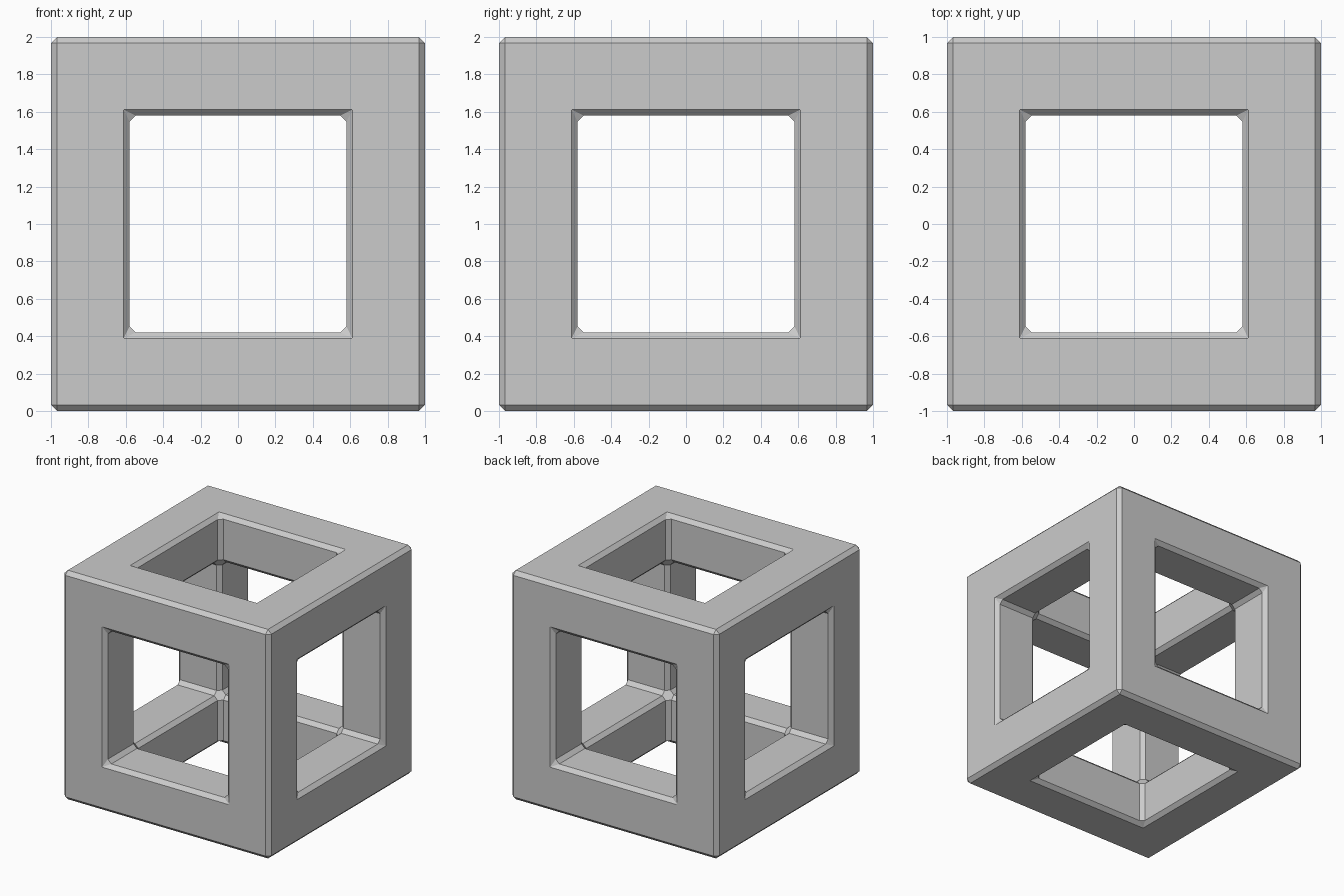
import bpy, bmesh
from mathutils import Vector

if "Cube" in bpy.data.objects:
    bpy.data.objects.remove(bpy.data.objects["Cube"])

H = 0.58       # half size of the square openings
BEVEL = 0.033

# Cube with a square opening inset in every side
bm = bmesh.new()
bmesh.ops.create_cube(bm, size=2)
sides = bm.faces[:]
bmesh.ops.inset_individual(bm, faces=sides, thickness=1 - H, depth=0, use_even_offset=True)
for v in bm.verts:
    if sum(abs(c) < 0.99 for c in v.co) == 2:
        v.co = Vector([c if abs(c) > 0.99 else (H if c > 0 else -H) for c in v.co])
openings = [f for f in bm.faces
            if all(sum(abs(c) < 0.99 for c in v.co) == 2 for v in f.verts)]
rims = [tuple(e.verts) for f in openings for e in f.edges]
bmesh.ops.delete(bm, geom=openings, context='FACES_ONLY')

# Walls of the openings run in to the corners of the hollow centre
inner = {}
def inner_vert(v):
    key = tuple(c > 0 for c in v.co)
    if key not in inner:
        inner[key] = bm.verts.new(Vector([H if k else -H for k in key]))
    return inner[key]

for a, b in rims:
    bm.faces.new((a, b, inner_vert(b), inner_vert(a)))
bmesh.ops.recalc_face_normals(bm, faces=bm.faces[:])
bmesh.ops.translate(bm, verts=bm.verts[:], vec=(0, 0, 1))

mesh = bpy.data.meshes.new("cube_frame")
bm.to_mesh(mesh)
bm.free()
frame = bpy.data.objects.new("cube_frame", mesh)
bpy.context.collection.objects.link(frame)

# Chamfer on all edges
bev = frame.modifiers.new("chamfer", 'BEVEL')
bev.width = BEVEL
bev.segments = 1
bev.limit_method = 'ANGLE'
